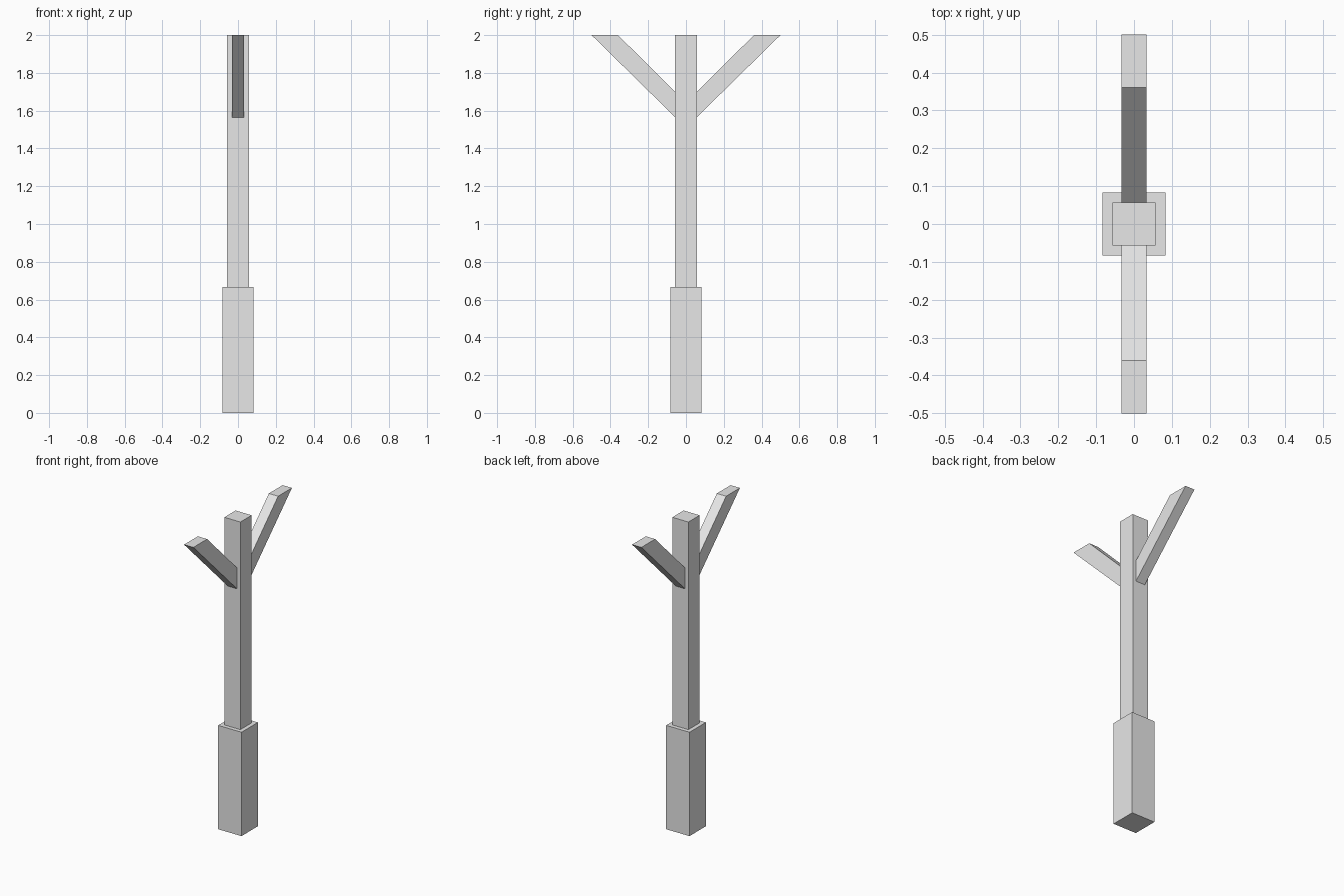
import bpy
import bmesh

cube = bpy.data.objects.get("Cube")
if cube:
    bpy.data.objects.remove(cube, do_unlink=True)

GREY = (0.8, 0.8, 0.8, 1.0)
grey = bpy.data.materials.new("light grey")
grey.use_nodes = True
grey.diffuse_color = GREY
grey.node_tree.nodes["Principled BSDF"].inputs["Base Color"].default_value = GREY


def extrude_profile(name, points, offset):
    """Build a flat-sided solid from a closed profile pushed along offset."""
    bm = bmesh.new()
    face = bm.faces.new([bm.verts.new(p) for p in points])
    result = bmesh.ops.extrude_face_region(bm, geom=[face], use_keep_orig=True)
    moved = [v for v in result["geom"] if isinstance(v, bmesh.types.BMVert)]
    bmesh.ops.translate(bm, verts=moved, vec=offset)
    bmesh.ops.recalc_face_normals(bm, faces=bm.faces[:])
    mesh = bpy.data.meshes.new(name)
    bm.to_mesh(mesh)
    bm.free()
    mesh.materials.append(grey)
    obj = bpy.data.objects.new(name, mesh)
    bpy.context.collection.objects.link(obj)
    return obj


def square(half, z):
    return [(-half, -half, z), (half, -half, z), (half, half, z), (-half, half, z)]


BASE_HALF, BASE_TOP = 0.083, 0.667
POST_HALF, HEIGHT = 0.057, 2.0
ARM_HALF = 0.033

# Wide square base and the slim post standing on it
extrude_profile("base", square(BASE_HALF, 0), (0, 0, BASE_TOP))
extrude_profile("post", square(POST_HALF, BASE_TOP), (0, 0, HEIGHT - BASE_TOP))

# Two slanted arms, cut level with the top of the post
arm_profile = [(0.05, 1.558), (0.5, HEIGHT), (0.36, HEIGHT), (0.05, 1.693)]
for name, side in (("front_arm", -1), ("back_arm", 1)):
    points = [(-ARM_HALF, side * y, z) for y, z in arm_profile]
    extrude_profile(name, points, (2 * ARM_HALF, 0, 0))
